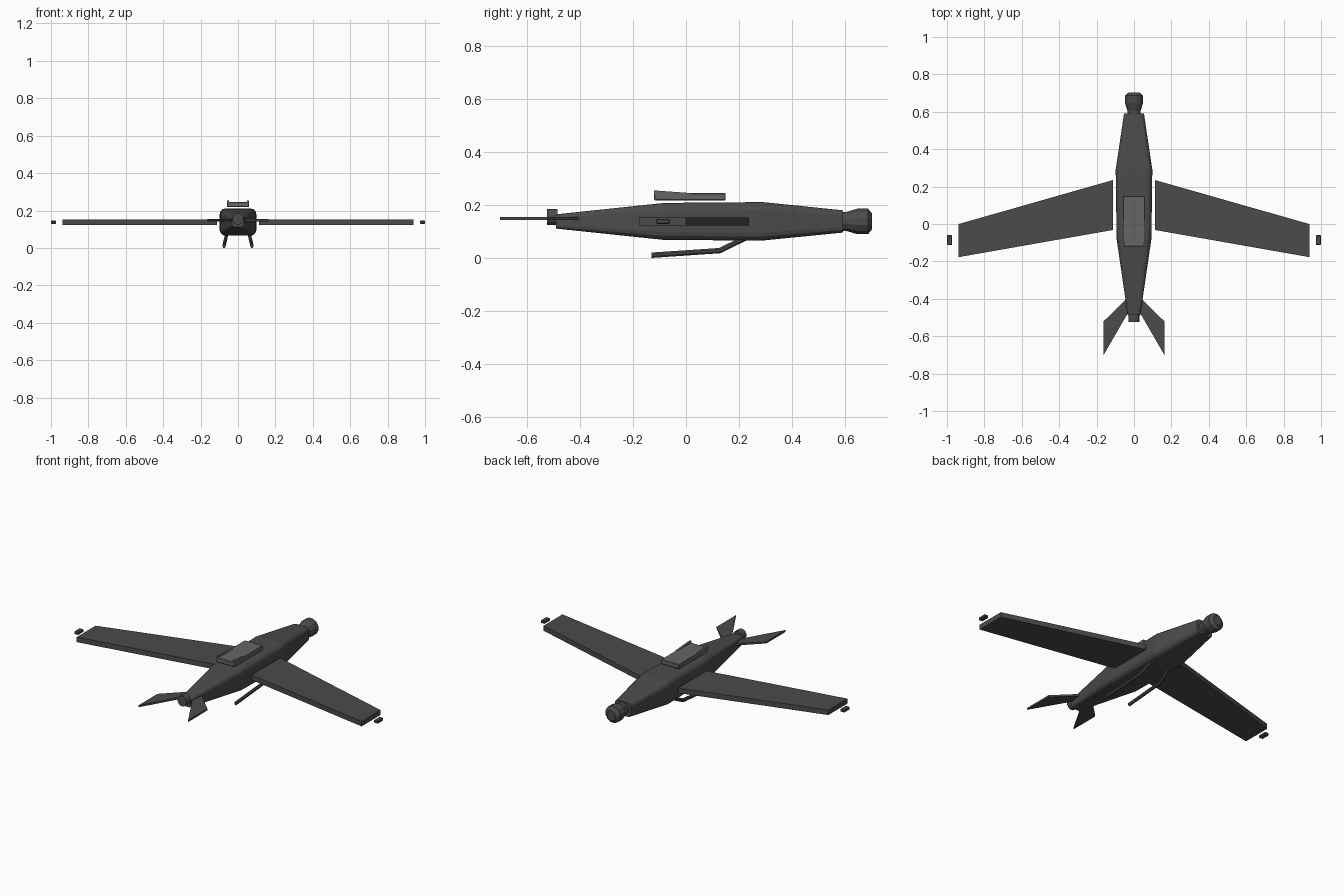
import bpy, bmesh, math
from mathutils import Vector

if "Cube" in bpy.data.objects:
    bpy.data.objects.remove(bpy.data.objects["Cube"])


def material(name, v):
    m = bpy.data.materials.new(name)
    m.diffuse_color = (v, v, v, 1)
    m.use_nodes = True
    m.node_tree.nodes["Principled BSDF"].inputs["Base Color"].default_value = m.diffuse_color
    return m


DARK = material("dark_grey", 0.07)
MID = material("mid_grey", 0.13)


def loft(name, rings, mat=DARK):
    """Skin a list of equal-length rings and cap both ends."""
    bm = bmesh.new()
    loops = [[bm.verts.new(p) for p in r] for r in rings]
    n = len(loops[0])
    for a, b in zip(loops, loops[1:]):
        for i in range(n):
            j = (i + 1) % n
            bm.faces.new((a[i], a[j], b[j], b[i]))
    bm.faces.new(loops[0])
    bm.faces.new(loops[-1])
    bmesh.ops.recalc_face_normals(bm, faces=bm.faces)
    me = bpy.data.meshes.new(name)
    bm.to_mesh(me)
    bm.free()
    ob = bpy.data.objects.new(name, me)
    bpy.context.collection.objects.link(ob)
    me.materials.append(mat)
    return ob


def slab(name, outline, z0, z1, mat=DARK):
    return loft(name, [[(x, y, z) for x, y in outline] for z in (z0, z1)], mat)


def mirrored(ob):
    m = ob.modifiers.new("mirror", 'MIRROR')
    m.use_axis = (True, False, False)
    return ob


def bevelled(ob, width, segments=1):
    b = ob.modifiers.new("bevel", 'BEVEL')
    b.width, b.segments, b.limit_method = width, segments, 'ANGLE'
    return ob


def rounded_section(y, w, z0, z1, r):
    """Rounded rectangle across the body at station y."""
    ring = []
    for k, (sx, sz) in enumerate(((1, 1), (-1, 1), (-1, -1), (1, -1))):
        cx, cz = sx * (w - r), (z1 - r if sz > 0 else z0 + r)
        for s in range(4):
            a = math.radians(90 * k + 30 * s)
            ring.append((cx + r * math.cos(a), y, cz + r * math.sin(a)))
    return ring


def turned(name, profile, z, sides=12):
    """Solid of revolution around the y axis."""
    return loft(name, [[(r * math.cos(2 * math.pi * (i + .5) / sides), y,
                         z + r * math.sin(2 * math.pi * (i + .5) / sides))
                        for i in range(sides)] for y, r in profile])


# tapered body
stations = [(-0.49, 0.033, 0.113, 0.167, 0.012), (-0.08, 0.093, 0.07, 0.21, 0.03),
            (0.29, 0.098, 0.068, 0.213, 0.03), (0.592, 0.053, 0.098, 0.182, 0.02)]
loft("fuselage", [rounded_section(*s) for s in stations])

# rounded nose and tail plug
turned("nose", [(0.585, 0.037), (0.605, 0.037), (0.647, 0.05),
                (0.687, 0.05), (0.703, 0.03)], 0.14)
turned("tail_plug", [(-0.525, 0.031), (-0.485, 0.031)], 0.157)

# swept wings with separate tip lights
mirrored(slab("wings", [(0.112, 0.235), (0.937, 0.0), (0.937, -0.177), (0.112, -0.032)],
              0.125, 0.155))
mirrored(bevelled(slab("wing_tip_lights", [(0.972, -0.06), (1.0, -0.06), (1.0, -0.113),
                                           (0.972, -0.113)], 0.131, 0.149), 0.004))

# swept tail fins
mirrored(slab("tail_fins", [(0.025, -0.385), (0.045, -0.405), (0.164, -0.522), (0.164, -0.703),
                            (0.035, -0.48)], 0.145, 0.156))

# top hatch with raised side rails
bevelled(slab("top_hatch", [(-0.06, -0.12), (0.06, -0.12), (0.06, 0.15), (-0.06, 0.15)],
              0.22, 0.247, MID), 0.003)
rail = [(-0.12, 0.24), (0.02, 0.24), (0.02, 0.247), (-0.12, 0.257)]
mirrored(loft("hatch_rails", [[(x, y, z) for y, z in rail] for x in (0.048, 0.06)], MID))

# bent landing skids
path = [(0.06, 0.225, 0.078), (0.071, 0.128, 0.03), (0.075, -0.13, 0.0125)]
rings = []
for (x, y, z), tilt in zip(path, (0.45, 0.25, 0.06)):
    ring = []
    for i in range(8):
        a = 2 * math.pi * (i + .5) / 8
        u = 0.011 * math.sin(a)
        ring.append((x + 0.009 * math.cos(a), y - u * math.sin(tilt), z + u * math.cos(tilt)))
    rings.append(ring)
mirrored(loft("landing_skids", rings))

# settle exactly on the ground
bpy.context.view_layer.update()
low = min((o.matrix_world @ v.co).z for o in bpy.context.collection.objects for v in o.data.vertices)
for o in bpy.context.collection.objects:
    o.location.z -= low
